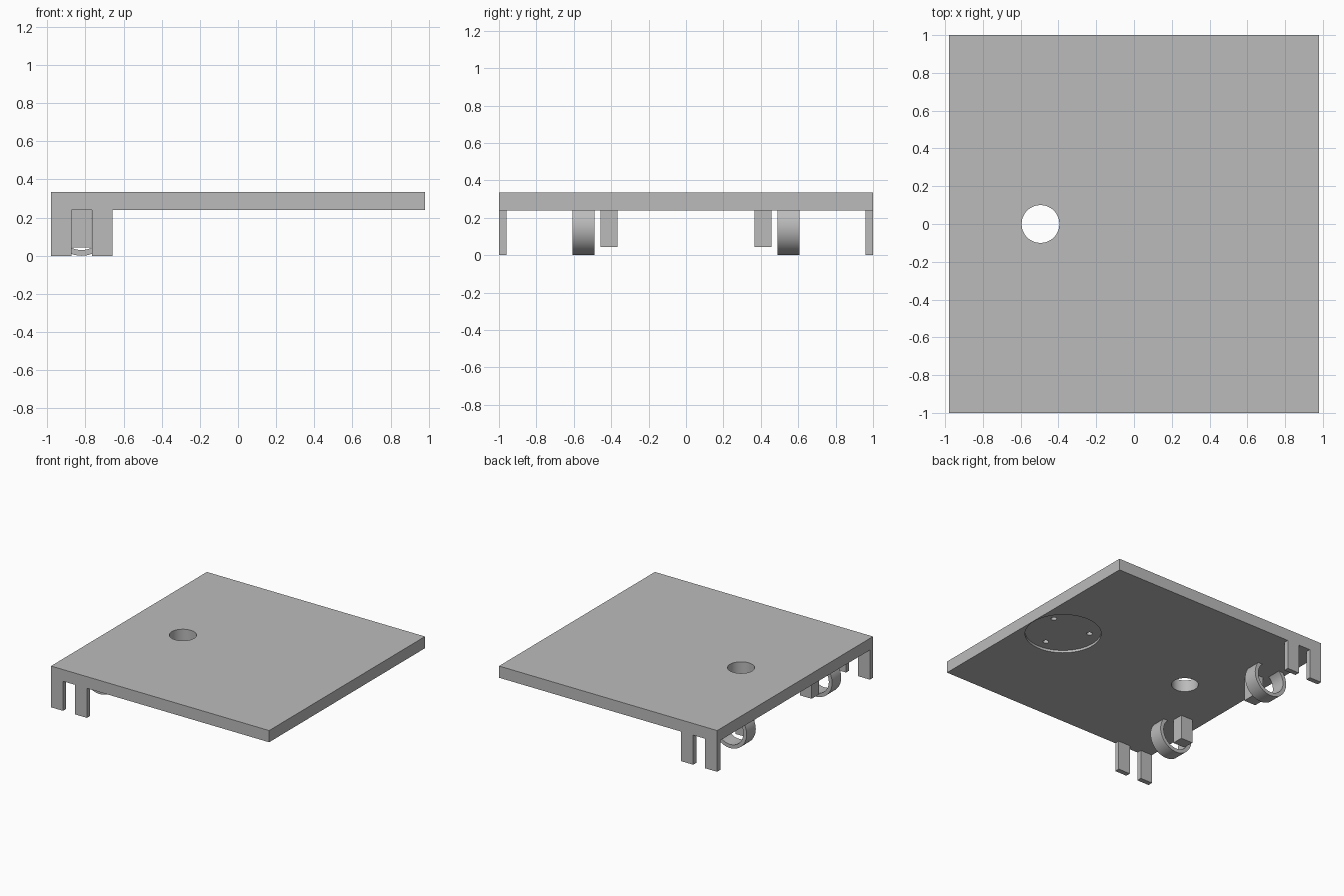
import bpy, bmesh, math
from mathutils import Matrix, Vector

cube = bpy.data.objects.get("Cube")
if cube:
    bpy.data.objects.remove(cube, do_unlink=True)

UNDER, TOP = 0.24, 0.335     # underside and top of the plate
CLIP_X = -0.82               # middle line of the legs, rings and stops

grey = bpy.data.materials.new("plain grey")
grey.use_nodes = True
colour = (0.5, 0.5, 0.5, 1)
grey.diffuse_color = colour
grey.node_tree.nodes["Principled BSDF"].inputs["Base Color"].default_value = colour


def finish(name, bm):
    bmesh.ops.recalc_face_normals(bm, faces=bm.faces)
    mesh = bpy.data.meshes.new(name)
    bm.to_mesh(mesh)
    bm.free()
    obj = bpy.data.objects.new(name, mesh)
    bpy.context.collection.objects.link(obj)
    mesh.materials.append(grey)
    return obj


def box(name, low, high):
    low, high = Vector(low), Vector(high)
    bm = bmesh.new()
    place = Matrix.Translation((low + high) / 2) @ Matrix.Diagonal((*(high - low), 1))
    bmesh.ops.create_cube(bm, size=1, matrix=place)
    return finish(name, bm)


def cylinder(name, x, y, radius, z0, z1, sides=64):
    bm = bmesh.new()
    bmesh.ops.create_cone(bm, cap_ends=True, segments=sides, radius1=radius, radius2=radius,
                          depth=z1 - z0, matrix=Matrix.Translation((x, y, (z0 + z1) / 2)))
    return finish(name, bm)


def activate(obj):
    bpy.ops.object.select_all(action='DESELECT')
    obj.select_set(True)
    bpy.context.view_layer.objects.active = obj


def combine(target, tool, operation):
    activate(target)
    mod = target.modifiers.new(operation.lower(), 'BOOLEAN')
    mod.operation, mod.object, mod.solver = operation, tool, 'EXACT'
    bpy.ops.object.modifier_apply(modifier=mod.name)
    bpy.data.objects.remove(tool, do_unlink=True)


def smooth(obj):
    activate(obj)
    bpy.ops.object.shade_smooth_by_angle(angle=math.radians(30))


def ring(name, y0, y1, outer, inner, sides=64):
    # Square-section hoop around the y axis, cut off where it meets the plate
    bm = bmesh.new()
    section = [(outer, y0), (outer, y1), (inner, y1), (inner, y0)]
    verts = [bm.verts.new((r, y, 0)) for r, y in section]
    edges = [bm.edges.new((verts[i], verts[(i + 1) % 4])) for i in range(4)]
    bmesh.ops.spin(bm, geom=verts + edges, axis=(0, 1, 0), cent=(0, 0, 0),
                   angle=math.tau, steps=sides)
    bmesh.ops.remove_doubles(bm, verts=bm.verts, dist=0.0005)
    bmesh.ops.translate(bm, verts=bm.verts, vec=(CLIP_X, 0, outer))
    bmesh.ops.bisect_plane(bm, geom=bm.verts[:] + bm.edges[:] + bm.faces[:],
                           plane_co=(0, 0, UNDER), plane_no=(0, 0, 1), clear_outer=True)
    obj = finish(name, bm)
    smooth(obj)
    return obj


# Plate with a pair of flush legs at the front and at the back
plate = box("plate", (-0.98, -1, UNDER), (0.98, 1, TOP))
for side in (-1, 1):
    for x in (-0.98, -0.765):
        ys = sorted((side * 0.96, side))
        leg = box("leg", (x, ys[0], 0), (x + 0.108, ys[1], UNDER + 0.03))
        combine(plate, leg, 'UNION')

# Round through hole, shallow round recess and its three screw holes
combine(plate, cylinder("hole_cutter", -0.495, 0, 0.1, 0, 1), 'DIFFERENCE')
combine(plate, cylinder("recess_cutter", 0.69, 0, 0.284, 0.1, UNDER + 0.02), 'DIFFERENCE')
for degrees in (30, 150, 270):
    a = math.radians(degrees)
    combine(plate, cylinder("screw_cutter", 0.69 + 0.2 * math.cos(a), 0.2 * math.sin(a),
                            0.022, 0.1, UNDER + 0.06, 24), 'DIFFERENCE')

# Remove leftover seams on flat faces
bm = bmesh.new()
bm.from_mesh(plate.data)
bmesh.ops.remove_doubles(bm, verts=bm.verts, dist=0.0001)
bmesh.ops.dissolve_limit(bm, angle_limit=0.01, verts=bm.verts, edges=bm.edges)
bm.to_mesh(plate.data)
bm.free()
smooth(plate)

# Rings and square stops under the plate
for side, label in ((-1, "front"), (1, "back")):
    y0, y1 = sorted((side * 0.49, side * 0.607))
    ring(label + "_ring", y0, y1, 0.15, 0.12)
    y0, y1 = sorted((side * 0.365, side * 0.457))
    box(label + "_stop", (CLIP_X - 0.053, y0, 0.043), (CLIP_X + 0.053, y1, UNDER))
